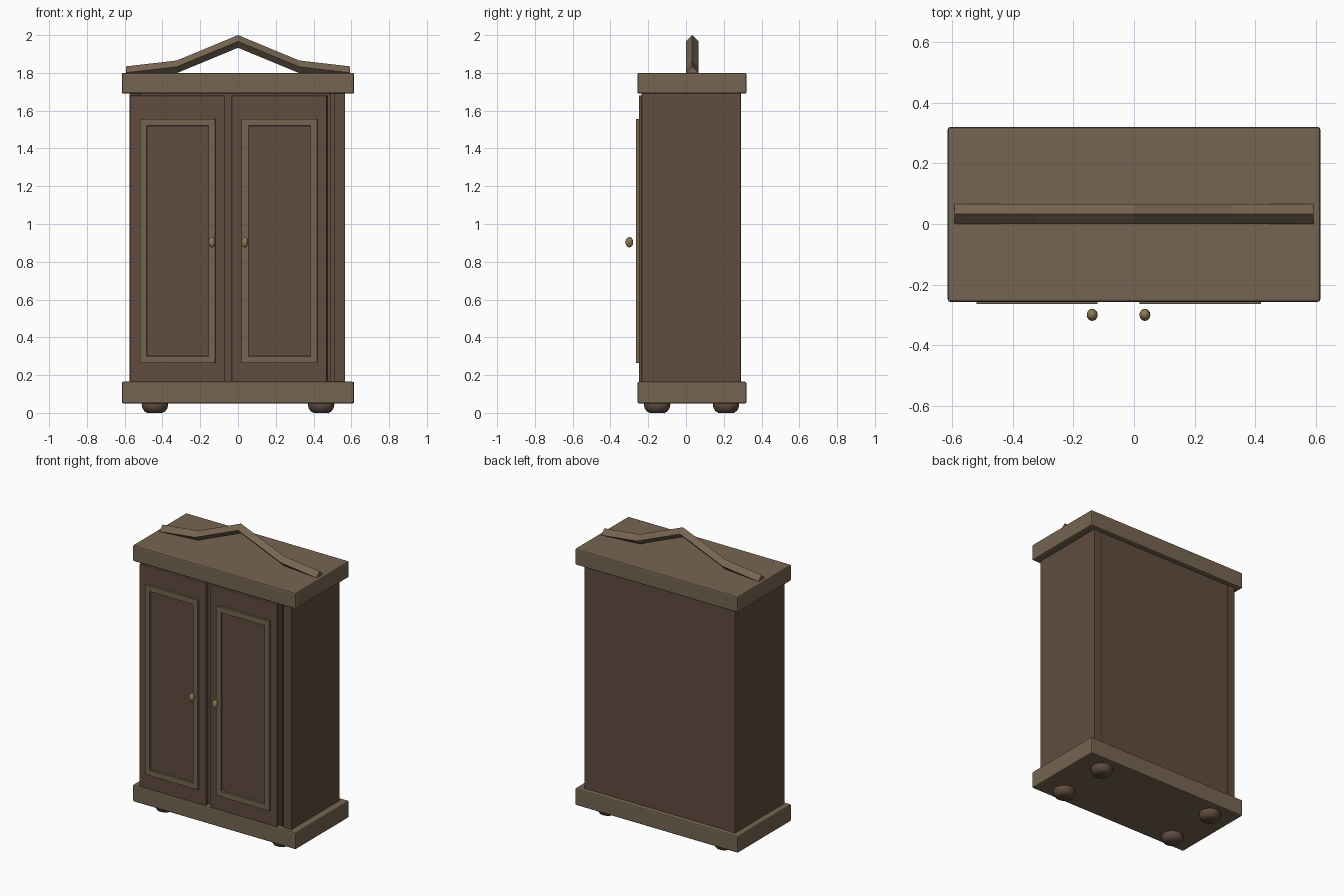
import bpy, bmesh, math

if "Cube" in bpy.data.objects:
    bpy.data.objects.remove(bpy.data.objects["Cube"])


def material(name, rgb):
    m = bpy.data.materials.new(name)
    m.diffuse_color = (*rgb, 1)
    m.use_nodes = True
    m.node_tree.nodes["Principled BSDF"].inputs["Base Color"].default_value = m.diffuse_color
    return m


DARK = material("dark_wood", (0.115, 0.072, 0.05))
TRIM = material("trim_wood", (0.18, 0.13, 0.083))
BRASS = material("brass", (0.26, 0.19, 0.09))


def finish(bm, name, mat, bevel=0):
    bmesh.ops.recalc_face_normals(bm, faces=bm.faces)
    me = bpy.data.meshes.new(name)
    bm.to_mesh(me)
    bm.free()
    ob = bpy.data.objects.new(name, me)
    bpy.context.collection.objects.link(ob)
    me.materials.append(mat)
    if bevel:
        mod = ob.modifiers.new("bevel", "BEVEL")
        mod.width, mod.segments = bevel, 2
    return ob


def box(name, x0, x1, y0, y1, z0, z1, mat=DARK, bevel=0.004):
    bm = bmesh.new()
    bmesh.ops.create_cube(bm, size=1)
    for v in bm.verts:
        v.co.x = x0 if v.co.x < 0 else x1
        v.co.y = y0 if v.co.y < 0 else y1
        v.co.z = z0 if v.co.z < 0 else z1
    return finish(bm, name, mat, bevel)


def loft(bm, rings, closed=False):
    """Skin equal-length rings of points; cap the ends unless closed."""
    vs = [[bm.verts.new(p) for p in r] for r in rings]
    n = len(rings[0])
    for i in range(len(vs) if closed else len(vs) - 1):
        a, b = vs[i], vs[(i + 1) % len(vs)]
        for k in range(n):
            bm.faces.new((a[k], a[(k + 1) % n], b[(k + 1) % n], b[k]))
    if not closed:
        bm.faces.new(vs[0])
        bm.faces.new(vs[-1])


def smooth(ob):
    bpy.ops.object.select_all(action="DESELECT")
    ob.select_set(True)
    bpy.context.view_layer.objects.active = ob
    bpy.ops.object.shade_smooth_by_angle(angle=math.radians(40))


# Plinth and cornice slabs
box("plinth", -0.615, 0.615, -0.257, 0.32, 0.05, 0.165, TRIM, 0.008)
box("cornice", -0.615, 0.615, -0.257, 0.32, 1.69, 1.80, TRIM, 0.008)

# Carcass with four corner posts
box("carcass", -0.57, 0.56, -0.215, 0.287, 0.16, 1.695, bevel=0)
for side, x0, x1 in (("left", -0.575, -0.52), ("right", 0.507, 0.567)):
    box(side + "_front_post", x0, x1, -0.235, -0.17, 0.16, 1.695)
    box(side + "_back_post", x0, x1, 0.23, 0.29, 0.16, 1.695)
    xs = (-0.574, -0.55) if side == "left" else (0.54, 0.566)
    box(side + "_side_panel", *xs, -0.2, 0.26, 0.16, 1.695, bevel=0)

# Doors, each with a raised moulding frame and a floating knob
for side, x0, x1, f0, f1, kx in (("left", -0.572, -0.068, -0.52, -0.12, -0.138),
                                 ("right", -0.034, 0.47, 0.018, 0.42, 0.036)):
    box(side + "_door", x0, x1, -0.25, -0.226, 0.163, 1.68)
    bm = bmesh.new()
    w, z0, z1 = 0.037, 0.263, 1.557
    rings = []
    for sx, sz in ((0, 0), (1, 0), (1, 1), (0, 1)):
        xo, zo = (f1 if sx else f0), (z1 if sz else z0)
        xi, zi = (f1 - w if sx else f0 + w), (z1 - w if sz else z0 + w)
        rings.append([(xo, -0.245, zo), (xo, -0.264, zo),
                      (xi, -0.264, zi), (xi, -0.245, zi)])
    loft(bm, rings, closed=True)
    finish(bm, side + "_door_moulding", TRIM, 0.002)
    bm = bmesh.new()
    bmesh.ops.create_uvsphere(bm, u_segments=16, v_segments=10, radius=1)
    for v in bm.verts:
        v.co = (kx + v.co.x * 0.018, -0.3 + v.co.y * 0.02, 0.904 + v.co.z * 0.028)
    smooth(finish(bm, side + "_knob", BRASS))

# Narrow hinge strip beside the right door
box("hinge_strip", 0.474, 0.492, -0.226, -0.21, 0.163, 1.69, bevel=0)

# Bun feet turned from a profile
profile = [(0.04, 0), (0.055, 0.008), (0.066, 0.025), (0.07, 0.042), (0.066, 0.058)]
for fx, sx in (("left", -0.44), ("right", 0.44)):
    for fy, y in (("front", -0.153), ("back", 0.212)):
        bm = bmesh.new()
        loft(bm, [[(sx + r * math.cos(k * math.tau / 24),
                    y + r * math.sin(k * math.tau / 24), z)
                   for k in range(24)] for r, z in profile])
        smooth(finish(bm, f"{fy}_{fx}_foot", DARK))

# Pediment: diamond-section rail along a broken gable
bm = bmesh.new()
h, yc = 0.0335, 0.033
path = [(-0.593, 1.801), (-0.325, 1.832), (0, 1.9665), (0.325, 1.832), (0.593, 1.801)]
loft(bm, [[(x, yc - h, z), (x, yc, z + h), (x, yc + h, z), (x, yc, z - h)]
          for x, z in path])
finish(bm, "pediment", TRIM)
